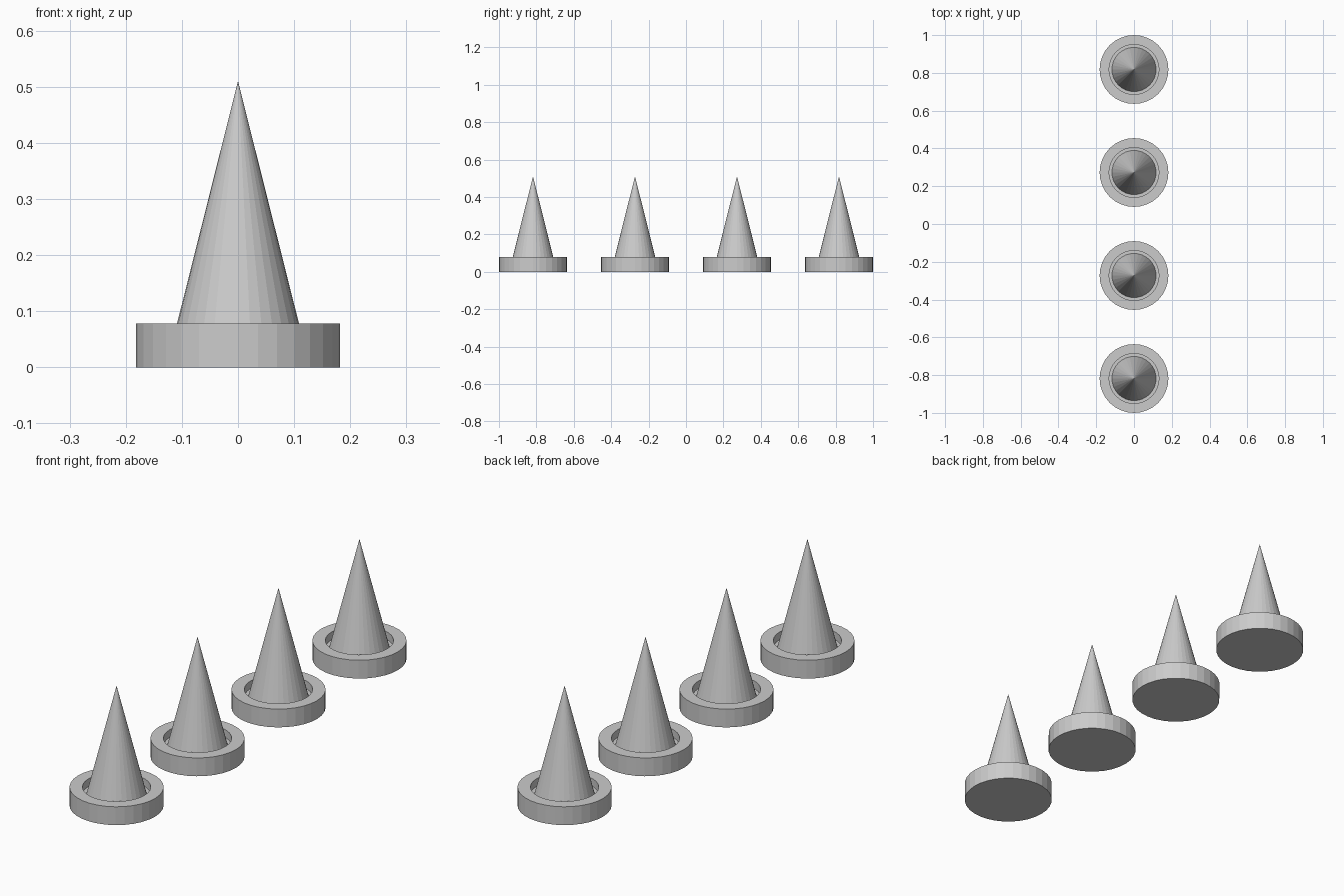
import bpy, bmesh, math

cube = bpy.data.objects.get("Cube")
if cube:
    bpy.data.objects.remove(cube, do_unlink=True)

SIDES = 32
RADIUS, HEIGHT = 0.182, 0.078          # round base
RECESS_RADIUS, FLOOR = 0.132, 0.045    # recess in the base top
CONE_RADIUS, TIP = 0.117, 0.51         # spike

grey = bpy.data.materials.new("grey")
grey.use_nodes = True
colour = (0.6, 0.6, 0.6, 1)
grey.diffuse_color = colour
grey.node_tree.nodes["Principled BSDF"].inputs["Base Color"].default_value = colour


def lathe(name, profile):
    """Revolve (radius, z) points around z; radius 0 makes a single tip."""
    bm = bmesh.new()
    rings = []
    for r, z in profile:
        n = SIDES if r > 0 else 1
        rings.append([bm.verts.new((r * math.cos(2 * math.pi * i / SIDES),
                                    r * math.sin(2 * math.pi * i / SIDES), z))
                      for i in range(n)])
    for a, b in zip(rings, rings[1:]):
        for i in range(SIDES):
            j = (i + 1) % SIDES
            if len(b) == 1:
                bm.faces.new((a[i], a[j], b[0]))
            else:
                bm.faces.new((a[i], a[j], b[j], b[i]))
    # Close open ends with flat caps
    bm.faces.new(list(reversed(rings[0])))
    if len(rings[-1]) > 1:
        bm.faces.new(rings[-1])
    bmesh.ops.recalc_face_normals(bm, faces=bm.faces)
    mesh = bpy.data.meshes.new(name)
    bm.to_mesh(mesh)
    bm.free()
    mesh.materials.append(grey)
    return mesh


base_mesh = lathe("base", [(RADIUS, 0), (RADIUS, HEIGHT),
                           (RECESS_RADIUS, HEIGHT), (RECESS_RADIUS, FLOOR)])
spike_mesh = lathe("spike", [(CONE_RADIUS, FLOOR), (0, TIP)])

# Row of four spikes, each standing in its recessed base
for k in range(4):
    y = (k - 1.5) * 2 * (1 - RADIUS) / 3
    for part, mesh in (("base", base_mesh), ("spike", spike_mesh)):
        obj = bpy.data.objects.new(f"{part}_{k + 1}", mesh)
        obj.location.y = y
        bpy.context.collection.objects.link(obj)
